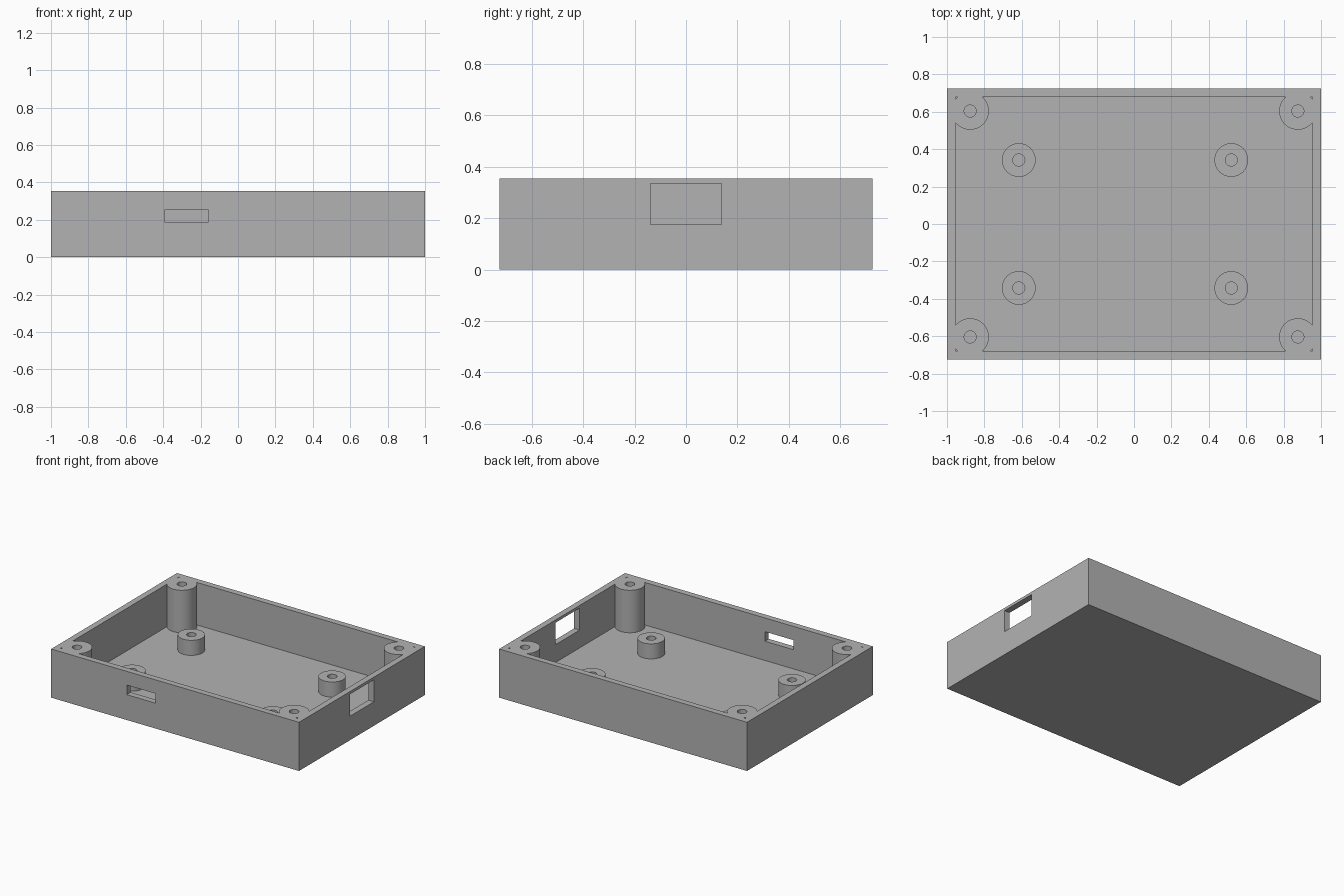
import bpy
import math

if "Cube" in bpy.data.objects:
    bpy.data.objects.remove(bpy.data.objects["Cube"], do_unlink=True)

HALF_X, HALF_Y, HEIGHT, WALL = 1.0, 0.725, 0.355, 0.045

grey = bpy.data.materials.new("plain grey")
grey.use_nodes = True
grey.diffuse_color = (0.45, 0.45, 0.45, 1)
grey.node_tree.nodes["Principled BSDF"].inputs["Base Color"].default_value = grey.diffuse_color


def box(name, x0, x1, y0, y1, z0, z1):
    bpy.ops.mesh.primitive_cube_add(size=1, location=((x0 + x1) / 2, (y0 + y1) / 2, (z0 + z1) / 2))
    ob = bpy.context.object
    ob.name = name
    ob.scale = (x1 - x0, y1 - y0, z1 - z0)
    bpy.ops.object.transform_apply(location=True, rotation=True, scale=True)
    ob.data.materials.append(grey)
    return ob


def cylinder(name, spot, radius, z0, z1):
    bpy.ops.mesh.primitive_cylinder_add(vertices=48, radius=radius, depth=z1 - z0,
                                        location=(spot[0], spot[1], (z0 + z1) / 2))
    ob = bpy.context.object
    ob.name = name
    bpy.ops.object.transform_apply(location=True, rotation=True, scale=True)
    ob.data.materials.append(grey)
    return ob


def subtract(target, cutter):
    cutter.hide_render = True
    mod = target.modifiers.new("cut", 'BOOLEAN')
    mod.operation, mod.solver, mod.object = 'DIFFERENCE', 'EXACT', cutter
    bpy.context.view_layer.objects.active = target
    bpy.ops.object.modifier_apply(modifier=mod.name)
    bpy.data.objects.remove(cutter, do_unlink=True)


corner_posts = [(x, y) for x in (-0.876, 0.876) for y in (-0.604, 0.604)]
standoffs = [(x, y) for x in (-0.616, 0.52) for y in (-0.342, 0.342)]

# Cavity shape, leaving room for the corner posts and board standoffs
cavity = box("cavity", WALL - HALF_X, HALF_X - WALL, WALL - HALF_Y, HALF_Y - WALL, WALL, 0.5)
for spot in corner_posts:
    subtract(cavity, cylinder("post_cutter", spot, 0.1, -0.1, 0.6))
for spot in standoffs:
    subtract(cavity, cylinder("standoff_cutter", spot, 0.09, -0.1, 0.155))

# Open tray with posts and standoffs
tray = box("enclosure_tray", -HALF_X, HALF_X, -HALF_Y, HALF_Y, 0, HEIGHT)
subtract(tray, cavity)

# Screw holes
for spot in corner_posts + standoffs:
    subtract(tray, cylinder("screw_hole", spot, 0.032, WALL, 0.6))

# Port openings in the front and +x walls
subtract(tray, box("front_slot", -0.39, -0.16, -0.8, -0.65, 0.185, 0.255))
subtract(tray, box("side_window", 0.92, 1.1, -0.138, 0.138, 0.175, 0.335))

bpy.ops.object.select_all(action='DESELECT')
tray.select_set(True)
bpy.context.view_layer.objects.active = tray
bpy.ops.object.shade_smooth_by_angle(angle=math.radians(30))
